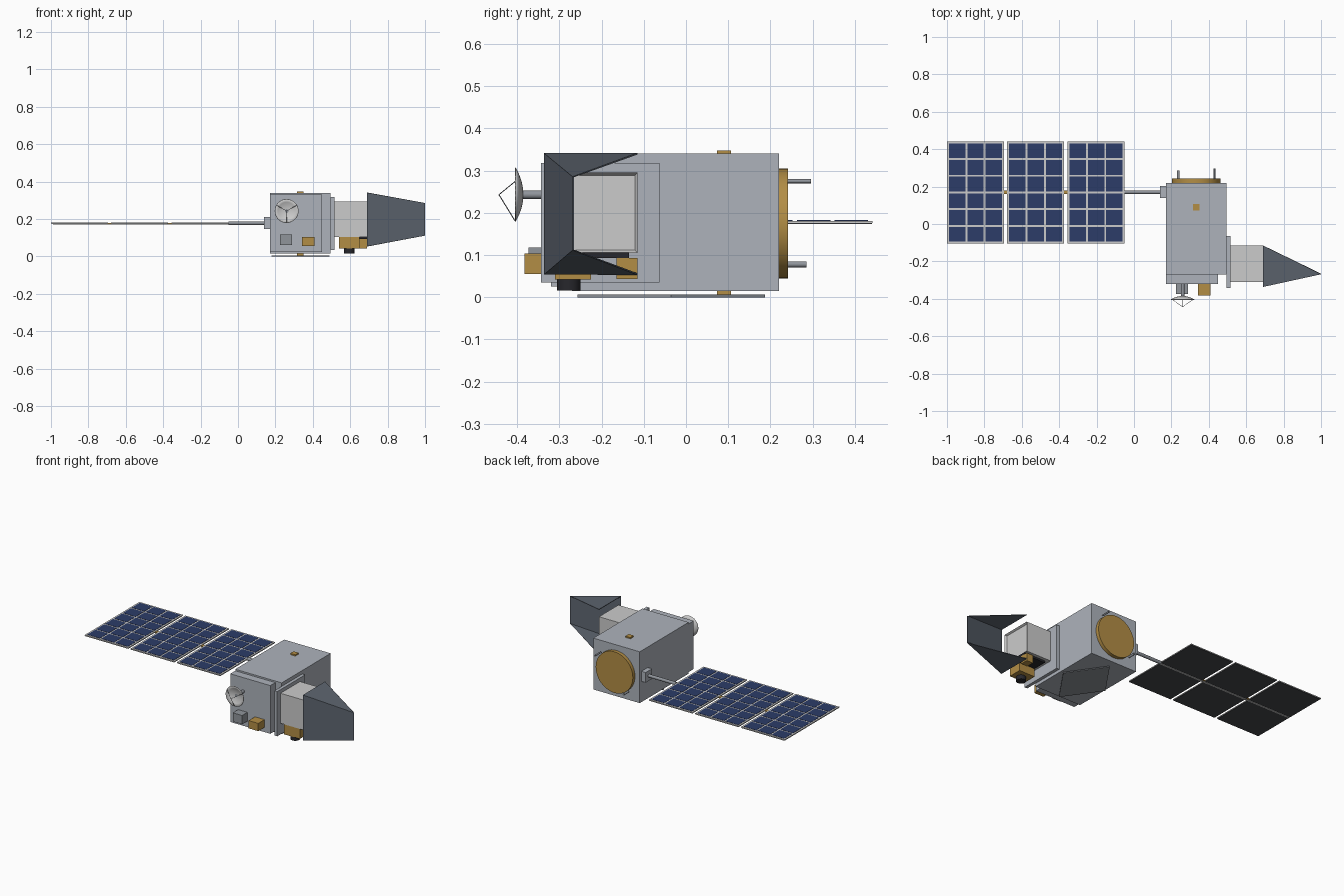
import bpy, bmesh, math
from mathutils import Vector

if "Cube" in bpy.data.objects:
    bpy.data.objects.remove(bpy.data.objects["Cube"])


def mat(name, rgb):
    m = bpy.data.materials.new(name)
    m.diffuse_color = (*rgb, 1)
    m.use_nodes = True
    m.node_tree.nodes["Principled BSDF"].inputs["Base Color"].default_value = m.diffuse_color
    return m


HULL = mat("hull_grey", (0.42, 0.45, 0.50))
PALE = mat("pale_grey", (0.62, 0.63, 0.64))
STEEL = mat("steel", (0.28, 0.30, 0.33))
GOLD = mat("gold_foil", (0.45, 0.27, 0.06))
DARK = mat("hood_dark", (0.11, 0.13, 0.16))
BLACK = mat("black", (0.02, 0.02, 0.025))
CELL = mat("solar_blue", (0.025, 0.045, 0.14))
BACK = mat("panel_back", (0.06, 0.065, 0.07))


def finish(name, bm, m):
    bmesh.ops.recalc_face_normals(bm, faces=bm.faces)
    me = bpy.data.meshes.new(name)
    bm.to_mesh(me)
    bm.free()
    me.materials.append(m)
    ob = bpy.data.objects.new(name, me)
    bpy.context.collection.objects.link(ob)
    return ob


def add_box(bm, x, y, z):
    vs = bmesh.ops.create_cube(bm, size=1)["verts"]
    for v in vs:
        v.co = Vector([(r[0] + r[1]) / 2 + c * (r[1] - r[0]) for r, c in zip((x, y, z), v.co)])


def box(name, x, y, z, m):
    bm = bmesh.new()
    add_box(bm, x, y, z)
    return finish(name, bm, m)


def rod(name, a, b, r, m, n=24):
    a, b = Vector(a), Vector(b)
    bm = bmesh.new()
    bmesh.ops.create_cone(bm, cap_ends=True, segments=n, radius1=r, radius2=r, depth=(b - a).length)
    rot = (b - a).to_track_quat('Z', 'Y').to_matrix().to_4x4()
    bmesh.ops.transform(bm, matrix=rot, verts=bm.verts)
    bmesh.ops.translate(bm, vec=(a + b) / 2, verts=bm.verts)
    for f in bm.faces:
        f.smooth = len(f.verts) == 4 and n > 8
    return finish(name, bm, m)


# main bus and its plates
box("bus_body", (0.17, 0.495), (-0.27, 0.22), (0.015, 0.34), HULL)
box("front_deck", (0.17, 0.45), (-0.32, -0.27), (0.025, 0.33), HULL)
box("side_plate", (0.495, 0.515), (-0.343, -0.063), (0.035, 0.318), HULL)

# front equipment
box("front_grey_unit", (0.225, 0.29), (-0.373, -0.32), (0.062, 0.118), STEEL)
box("front_gold_unit", (0.343, 0.41), (-0.383, -0.32), (0.055, 0.104), GOLD)

# dish antenna with post and feed struts
cx, cz = 0.26, 0.243
rod("dish_post", (cx, -0.32, cz), (cx, -0.389, cz), 0.010, STEEL)
bm = bmesh.new()
prof = [bm.verts.new((cx + 0.063 * t, -0.387 - 0.018 * t * t, cz)) for t in (0, 0.25, 0.5, 0.75, 1)]
edges = [bm.edges.new(p) for p in zip(prof, prof[1:])]
bmesh.ops.spin(bm, geom=prof + edges, cent=(cx, 0, cz), axis=(0, 1, 0),
               angle=math.tau, steps=32, use_duplicate=False)
bmesh.ops.remove_doubles(bm, verts=bm.verts, dist=1e-5)
for f in bm.faces:
    f.smooth = True
dish = finish("dish", bm, PALE)
sol = dish.modifiers.new("thickness", 'SOLIDIFY')
sol.thickness = 0.002
for i, deg in enumerate((30, 150, 270)):
    a = math.radians(deg)
    rim = (cx + 0.062 * math.cos(a), -0.405, cz + 0.062 * math.sin(a))
    rod(f"feed_strut_{i}", rim, (cx, -0.443, cz), 0.0012, STEEL, 6)

# cooler box with recessed end
bm = bmesh.new()
add_box(bm, (0.515, 0.69), (-0.31, -0.115), (0.105, 0.295))
bm.faces.ensure_lookup_table()
bm.normal_update()
end = max(bm.faces, key=lambda f: f.calc_center_median().x)
bmesh.ops.inset_region(bm, faces=[end], thickness=0.009)
bmesh.ops.translate(bm, vec=(-0.012, 0, 0), verts=end.verts)
finish("cooler_box", bm, PALE)

# folded sun hood, open towards the back
bm = bmesh.new()
t = [bm.verts.new(p) for p in ((0.69, -0.335, 0.34), (0.69, -0.115, 0.34), (1.0, -0.267, 0.285))]
b = [bm.verts.new(p) for p in ((0.69, -0.335, 0.055), (0.69, -0.115, 0.055), (1.0, -0.267, 0.112))]
bm.faces.new(t)
bm.faces.new(b[::-1])
bm.faces.new((t[0], t[2], b[2], b[0]))
hood = finish("sun_hood", bm, DARK)
sol = hood.modifiers.new("thickness", 'SOLIDIFY')
sol.thickness = 0.004
sol.offset = 0

# instruments hanging under the cooler box
box("sensor_gold_block", (0.54, 0.65), (-0.31, -0.225), (0.042, 0.106), GOLD)
box("sensor_small_block", (0.645, 0.69), (-0.165, -0.115), (0.043, 0.093), GOLD)
box("sensor_shelf", (0.54, 0.69), (-0.27, -0.135), (0.093, 0.106), BLACK)
rod("sensor_lens", (0.595, -0.278, 0.016), (0.595, -0.278, 0.045), 0.028, BLACK)

# rear disc and thruster pins
rod("rear_disc", (0.333, 0.22, 0.175), (0.333, 0.242, 0.175), 0.13, GOLD, 48)
rod("rear_pin_upper", (0.43, 0.24, 0.275), (0.43, 0.296, 0.275), 0.005, STEEL, 16)
rod("rear_pin_lower", (0.237, 0.24, 0.078), (0.237, 0.285, 0.078), 0.007, STEEL, 16)

# top and bottom pads, diamond plate below
for name, z in (("top_pad", (0.34, 0.348)), ("bottom_pad", (0.004, 0.015))):
    box(name, (0.315, 0.35), (0.073, 0.107), z, GOLD)
bm = bmesh.new()
bmesh.ops.create_cone(bm, cap_ends=True, segments=4, radius1=1, radius2=1, depth=0.006)
for v in bm.verts:
    v.co = (0.335 + 0.155 * v.co.x, -0.035 + 0.222 * v.co.y, v.co.z + 0.003)
finish("bottom_diamond_plate", bm, STEEL)

# solar array mount and boom
box("array_mount", (0.14, 0.17), (0.14, 0.203), (0.146, 0.21), HULL)
rod("array_boom", (0.14, 0.17, 0.178), (-0.05, 0.17, 0.178), 0.010, STEEL)
box("array_rear_beam", (-0.99, -0.05), (0.165, 0.175), (0.170, 0.173), PALE)

# three panels with 3 x 6 cells each
W, Y0, Y1 = 0.305, -0.105, 0.442
for i, x0 in enumerate((-1.0, -0.678, -0.355)):
    box(f"panel_frame_{i}", (x0, x0 + W), (Y0, Y1), (0.176, 0.181), PALE)
    box(f"panel_back_{i}", (x0 + 0.002, x0 + W - 0.002), (Y0 + 0.002, Y1 - 0.002), (0.173, 0.176), BACK)
    bm = bmesh.new()
    px, py = (W - 0.012) / 3, (Y1 - Y0 - 0.012) / 6
    for c in range(3):
        for r in range(6):
            x, y = x0 + 0.006 + c * px, Y0 + 0.006 + r * py
            add_box(bm, (x + 0.005, x + px - 0.005), (y + 0.005, y + py - 0.005), (0.180, 0.1825))
    finish(f"solar_cells_{i}", bm, CELL)
    if i < 2:
        box(f"panel_hinge_{i}", (x0 + W - 0.002, x0 + W + 0.02), (0.16, 0.18), (0.173, 0.18), GOLD)
